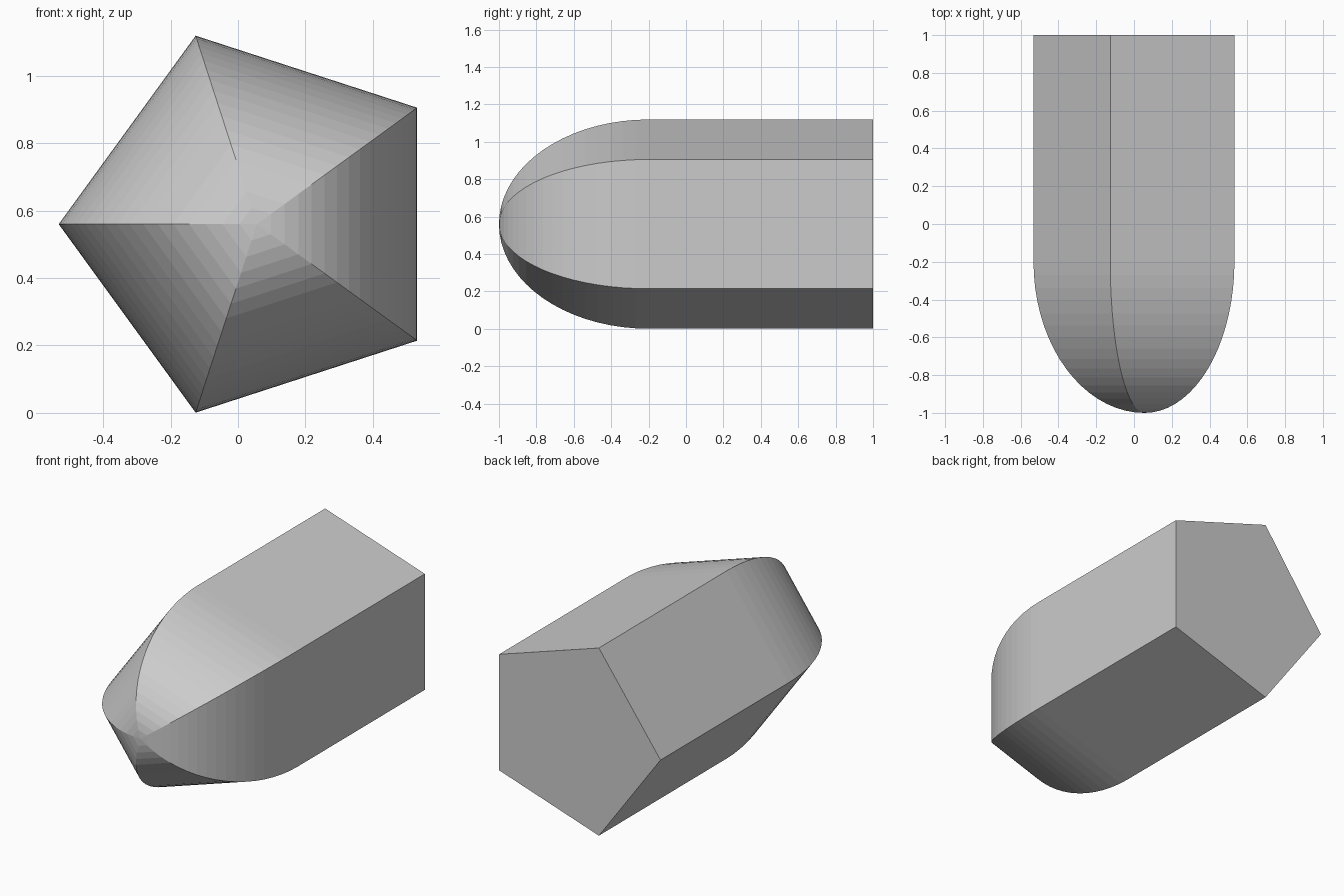
import bpy, bmesh, math

if "Cube" in bpy.data.objects:
    bpy.data.objects.remove(bpy.data.objects["Cube"])

SIDES, STEPS = 5, 18
RADIUS, CX, CZ = 0.588, 0.056, 0.56
BACK, SHOULDER, TIP = 1.0, -0.2, -1.0

bm = bmesh.new()


def ring(y, scale):
    """One pentagon section, with a corner pointing to -x."""
    angles = [math.pi + i * math.tau / SIDES for i in range(SIDES)]
    return [bm.verts.new((CX + RADIUS * scale * math.cos(a), y,
                          CZ + RADIUS * scale * math.sin(a))) for a in angles]


# Straight body followed by an elliptical nose
rings = [ring(BACK, 1)]
for i in range(STEPS):
    t = i / STEPS * math.pi / 2
    rings.append(ring(SHOULDER + (TIP - SHOULDER) * math.sin(t), math.cos(t)))

for a, b in zip(rings, rings[1:]):
    for i in range(SIDES):
        j = (i + 1) % SIDES
        bm.faces.new((a[i], a[j], b[j], b[i]))

# Back cap and nose point
bm.faces.new(rings[0])
tip = bm.verts.new((CX, TIP, CZ))
for i in range(SIDES):
    bm.faces.new((rings[-1][i], rings[-1][(i + 1) % SIDES], tip))

bmesh.ops.recalc_face_normals(bm, faces=bm.faces)
mesh = bpy.data.meshes.new("pentagonal_bullet")
bm.to_mesh(mesh)
bm.free()
bpy.context.collection.objects.link(bpy.data.objects.new("pentagonal_bullet", mesh))
